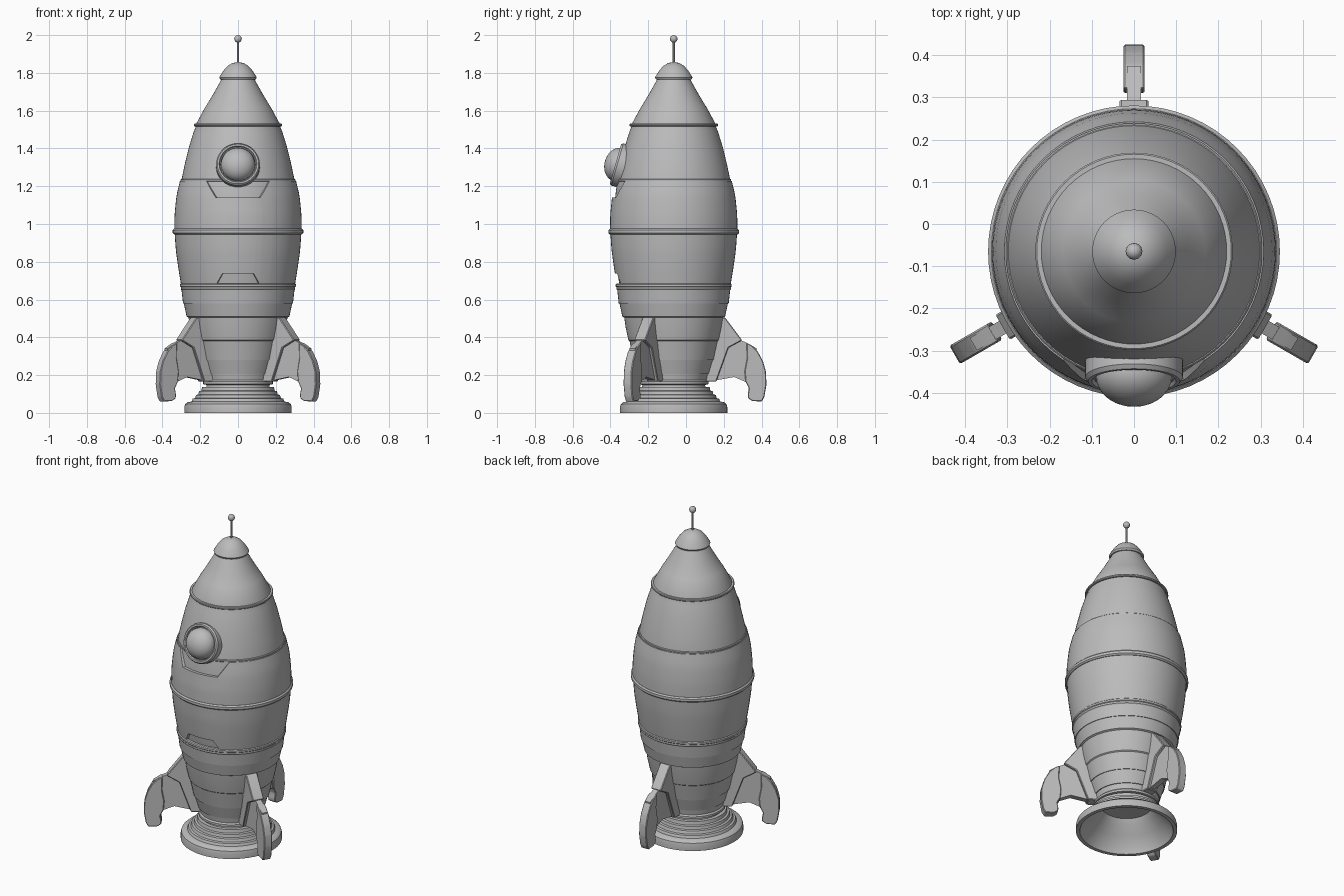
import bpy, bmesh, math
from mathutils import Matrix, Vector

if "Cube" in bpy.data.objects:
    bpy.data.objects.remove(bpy.data.objects["Cube"])

AXIS_Y = -0.065
SEG = 64
grey = bpy.data.materials.new("plain_grey")
grey.diffuse_color = (0.5, 0.5, 0.5, 1)
grey.use_nodes = True
grey.node_tree.nodes["Principled BSDF"].inputs["Base Color"].default_value = grey.diffuse_color


def finish(name, bm, matrix=None, angle=30):
    bmesh.ops.remove_doubles(bm, verts=bm.verts, dist=1e-5)
    bmesh.ops.recalc_face_normals(bm, faces=bm.faces)
    me = bpy.data.meshes.new(name)
    bm.to_mesh(me)
    bm.free()
    me.materials.append(grey)
    ob = bpy.data.objects.new(name, me)
    bpy.context.collection.objects.link(ob)
    ob.matrix_world = matrix or Matrix.Translation((0, AXIS_Y, 0))
    bpy.ops.object.select_all(action='DESELECT')
    ob.select_set(True)
    bpy.context.view_layer.objects.active = ob
    bpy.ops.object.shade_smooth_by_angle(angle=math.radians(angle))
    return ob


def lathe(name, profile, seg=SEG, matrix=None, closed=False):
    """Spin (radius, height) points around the vertical axis."""
    bm = bmesh.new()
    vs = [bm.verts.new((r, 0, z)) for r, z in profile]
    es = [bm.edges.new(p) for p in zip(vs, vs[1:])]
    if closed:
        es.append(bm.edges.new((vs[-1], vs[0])))
    bmesh.ops.spin(bm, geom=vs + es, axis=(0, 0, 1), cent=(0, 0, 0),
                   angle=math.tau, steps=seg)
    return finish(name, bm, matrix)


def ramp(a, full, none):
    return max(0, min(1, (none - a) / (none - full)))


def shell(name, radii, bottom, top, inset=0.02):
    """Hull plate whose lower and upper edges depend on the angle from the front."""
    angles = sorted({i * math.tau / SEG - math.pi for i in range(SEG)}
                    | {s * a for s in (-1, 1) for a in (0.367, 0.577, 0.27, 0.39)})

    def radius(z):
        for (z0, r0), (z1, r1) in zip(radii, radii[1:]):
            if z <= z1:
                break
        return r0 + (r1 - r0) * (z - z0) / (z1 - z0)

    bm = bmesh.new()
    cols = []
    for a in angles:
        z0, z1 = bottom(abs(a)), top(abs(a))
        pts = [(radius(z0) - inset, z0)]
        pts += [(radius(z), z) for z in (z0 + (z1 - z0) * k / 8 for k in range(9))]
        pts.append((radius(z1) - inset, z1))
        cols.append([bm.verts.new((r * math.sin(a), -r * math.cos(a), z)) for r, z in pts])
    for c, d in zip(cols, cols[1:] + cols[:1]):
        for k in range(len(c) - 1):
            bm.faces.new((c[k], d[k], d[k + 1], c[k + 1]))
    return finish(name, bm)


# Inner hull from the tail to the nose shoulder
lathe("hull", [
    (0, .165), (.175, .165), (.182, .205), (.187, .205), (.209, .28), (.213, .28),
    (.234, .38), (.240, .385), (.254, .45), (.262, .505), (.272, .51), (.287, .58),
    (.291, .58), (.299, .65), (.303, .655), (.303, .672), (.286, .675), (.302, .76),
    (.316, .86), (.32, .95), (.318, 1.05), (.309, 1.15), (.298, 1.24), (.281, 1.32),
    (.259, 1.41), (.234, 1.49), (.222, 1.52), (.219, 1.535), (.173, 1.62),
    (.169, 1.625), (.13, 1.69), (.088, 1.765), (0, 1.765)])

# Outer hull plates with notches at the front
shell("upper_plate", [(.94, .338), (1.05, .336), (1.15, .326), (1.23, .307)],
      lambda a: .97, lambda a: 1.228 - .088 * ramp(a, .367, .577))
shell("lower_plate", [(.67, .300), (.76, .315), (.86, .329), (.96, .336)],
      lambda a: .682 + .055 * ramp(a, .27, .39), lambda a: .945)


def band(name, r, z, h, depth=.03):
    b = h * .25
    lathe(name, [(r - depth, z - h / 2), (r - b, z - h / 2), (r, z - h / 2 + b),
                 (r, z + h / 2 - b), (r - b, z + h / 2), (r - depth, z + h / 2)], closed=True)


# Raised rings
band("waist_ring", .346, .96, .03)
band("lower_ring", .307, .675, .02)
band("shoulder_ring", .304, 1.232, .014)
band("nose_ring", .234, 1.524, .014)

# Nose cap and antenna
lathe("nose_cap", [(.07, 1.762), (.094, 1.766), (.099, 1.776), (.094, 1.785), (.077, 1.812),
                   (.055, 1.837), (.03, 1.852), (0, 1.858)])
lathe("antenna_rod", [(0, 1.85), (.006, 1.85), (.006, 1.98), (0, 1.98)], 8)
lathe("antenna_ball", [(.02 * math.sin(i * math.pi / 8), 1.98 - .02 * math.cos(i * math.pi / 8))
                       for i in range(9)], 12)

# Stepped hollow nozzle
lathe("nozzle", [
    (.17, .18), (.184, .165), (.184, .152), (.166, .148), (.168, .138), (.19, .138), (.194, .118),
    (.206, .115), (.21, .098), (.222, .095), (.228, .078), (.24, .075), (.246, .06),
    (.268, .056), (.28, .046), (.284, .03), (.284, 0), (.262, 0), (.25, .03),
    (.205, .085), (.165, .125), (.14, .16), (0, .165)])

# Porthole tilted with the hull
tilt = (Matrix.Translation((0, -.352, 1.312))
        @ Matrix.Rotation(math.radians(74), 4, 'X'))
lathe("window_frame", [(.116, -.06), (.116, .012), (.109, .022), (.100, .022),
                       (.096, .014), (.092, .014), (.088, -.06)], 40, tilt, True)
lathe("window_dome", [(.09 * math.cos(i * math.pi / 16), .01 + .07 * math.sin(i * math.pi / 16))
                      for i in range(9)], 40, tilt)


# Three fins, each a root block, a thin web and a leg
def slab(name, outline, half, turn, bevel=.004):
    bm = bmesh.new()
    face = bm.faces.new([bm.verts.new((-half, r, z)) for r, z in outline])
    out = bmesh.ops.extrude_face_region(bm, geom=[face])
    bmesh.ops.translate(bm, vec=(2 * half, 0, 0),
                        verts=[v for v in out["geom"] if isinstance(v, bmesh.types.BMVert)])
    if bevel:
        bmesh.ops.bevel(bm, geom=bm.edges[:], offset=bevel, segments=1, affect='EDGES')
    finish(name, bm, Matrix.Translation((0, AXIS_Y, 0)) @ Matrix.Rotation(turn, 4, 'Z'))


ROOT = [(.22, .505), (.272, .505), (.362, .385), (.345, .375), (.29, .345), (.225, .165), (.16, .165)]
WEB = [(.24, .46), (.36, .383), (.405, .362), (.44, .34), (.42, .17), (.385, .162),
       (.32, .19), (.20, .168)]
LEG = [(.385, .372), (.412, .358), (.445, .325), (.472, .275), (.488, .22), (.491, .15),
       (.48, .085), (.466, .06), (.415, .063), (.393, .078), (.392, .10), (.398, .13),
       (.38, .165), (.375, .22), (.388, .29)]
for i in range(3):
    turn = i * math.tau / 3
    slab(f"fin_root_{i + 1}", ROOT, .034, turn)
    slab(f"fin_web_{i + 1}", WEB, .017, turn, 0)
    slab(f"fin_leg_{i + 1}", LEG, .025, turn)
